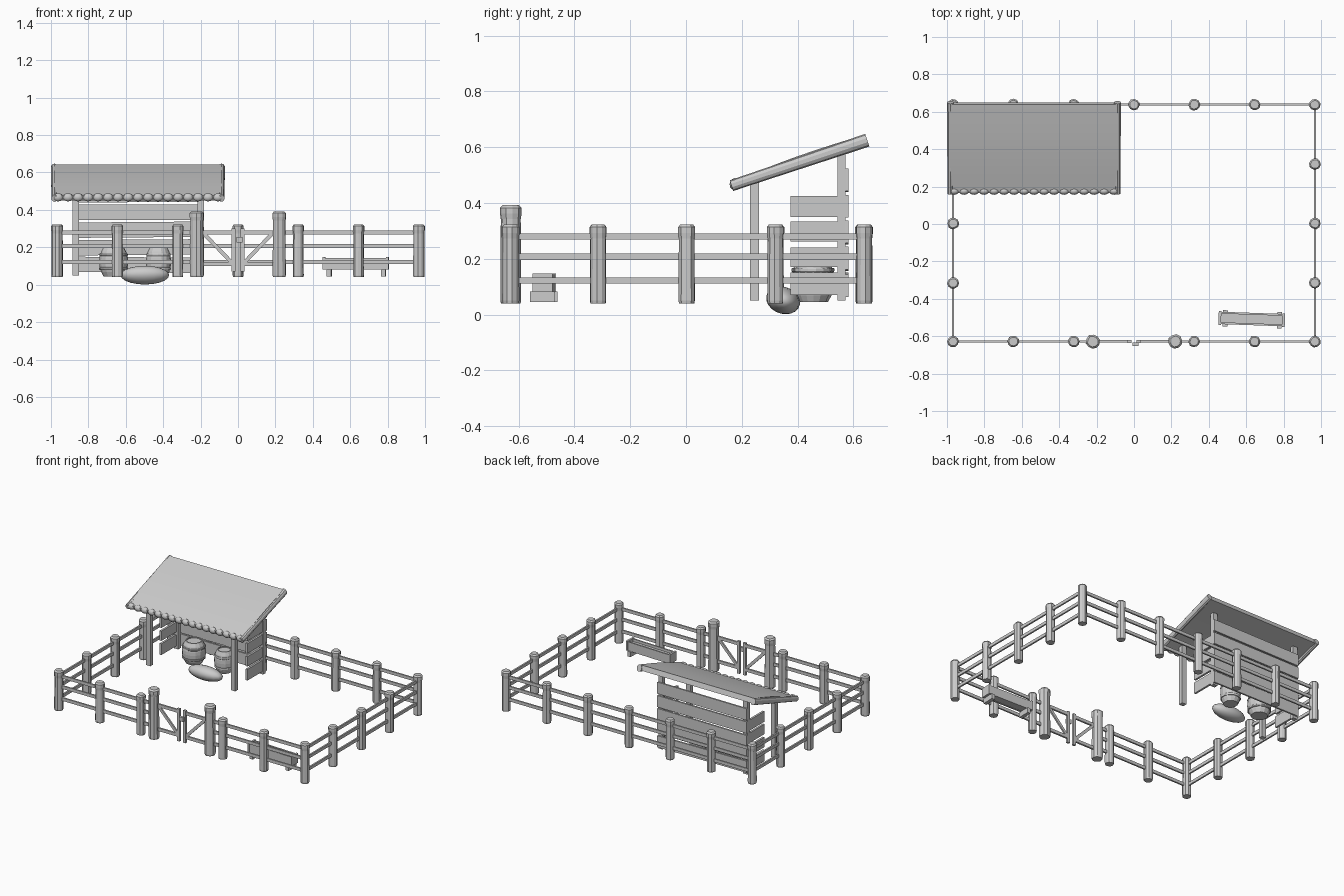
import bpy, bmesh, math, random
from mathutils import Vector, Matrix

if "Cube" in bpy.data.objects:
    bpy.data.objects.remove(bpy.data.objects["Cube"])

random.seed(4)


def finish(name, bm, smooth=False):
    bmesh.ops.recalc_face_normals(bm, faces=bm.faces)
    me = bpy.data.meshes.new(name)
    bm.to_mesh(me)
    bm.free()
    if smooth:
        for p in me.polygons:
            p.use_smooth = True
    ob = bpy.data.objects.new(name, me)
    bpy.context.collection.objects.link(ob)
    return ob


def box(name, x, y, z):
    """Box from (min, max) ranges."""
    bm = bmesh.new()
    bmesh.ops.create_cube(bm, size=1)
    for v in bm.verts:
        v.co = [(r[0] + r[1]) / 2 + c * (r[1] - r[0]) for r, c in zip((x, y, z), v.co)]
    return finish(name, bm)


def beam(name, a, b, w, h):
    """Board of thickness w and height h running from a to b."""
    a, b = Vector(a), Vector(b)
    d = (b - a).normalized()
    side = d.cross(Vector((0, 0, 1))).normalized()
    up = side.cross(d)
    bm = bmesh.new()
    bmesh.ops.create_cube(bm, size=1)
    mid, length = (a + b) / 2, (b - a).length
    for v in bm.verts:
        v.co = mid + d * v.co.x * length + side * v.co.y * w + up * v.co.z * h
    return finish(name, bm)


def lathe(name, loc, profile, n, jitter=0.0, smooth=False):
    """Closed stack of rings; profile is (radius, z)."""
    bm = bmesh.new()
    wob = [1 + random.uniform(-jitter, jitter) for _ in range(n)]
    turn = random.uniform(0, 1)
    rings = []
    for r, z in profile:
        rings.append([bm.verts.new((loc[0] + r * wob[i] * math.cos(turn + i * math.tau / n),
                                    loc[1] + r * wob[i] * math.sin(turn + i * math.tau / n), z))
                      for i in range(n)])
    for lo, hi in zip(rings, rings[1:]):
        for i in range(n):
            bm.faces.new((lo[i], lo[(i + 1) % n], hi[(i + 1) % n], hi[i]))
    bm.faces.new(rings[0])
    bm.faces.new(rings[-1])
    return finish(name, bm, smooth)


def post(name, x, y, top, r):
    lathe(name, (x, y), [(r * .9, .04), (r * .96, .05), (r * .92, top - .05), (r, top - .03),
                         (r, top - .01), (r * .75, top)], 10, .05)


# fence posts and gate posts
X, YF, YB = .967, -.628, .638
xs = [-X, -.645, -.322, 0, .322, .645, X]
for x in xs:
    post("back_fence_post", x, YB, .323, .031)
    if x:
        post("front_fence_post", x, YF, .323, .031)
for s in (-1, 1):
    for y in (-.315, .003, .32):
        post("side_fence_post", s * X, y, .323, .031)
    post("gate_post", s * .22, YF, .392, .038)

# fence rails
for z in (.28, .207, .122):
    beam("back_rail", (-X, YB, z), (X, YB, z), .011, .022)
    for s in (-1, 1):
        beam("side_rail", (s * X, YF, z), (s * X, YB, z), .011, .022)
        beam("front_rail", (s * X, YF, z), (s * .22, YF, z), .011, .022)

# gate leaves with brace and latch
for s in (-1, 1):
    for z in (.28, .11):
        beam("gate_rail", (s * .21, YF, z), (s * .015, YF, z), .013, .022)
    beam("gate_brace", (s * .185, YF, .275), (s * .03, YF, .115), .011, .02)
    box("gate_stile", sorted((s * .014, s * .034)), (YF - .008, YF + .008), (.07, .30))
box("gate_latch", (-.008, .025), (-.652, -.634), (.225, .255))

# shelter posts
for x in (-.867, -.2):
    box("shelter_front_post", (x - .017, x + .017), (.23, .262), (.05, .475))
    box("shelter_back_post", (x - .017, x + .017), (.543, .572), (.05, .58))

# wall boards: back and both sides
for i in range(5):
    z = .065 + i * .094
    t = random.uniform(-.004, .004)
    beam("back_wall_board", (-.885, .577, z + .041 + t), (-.182, .577, z + .041 - t), .012, .082)
for z0, z1 in ((.07, .15), (.17, .24), (.262, .333), (.35, .425)):
    for x in (-.872, -.195):
        box("side_wall_board", (x - .007, x + .007), (.375, .55), (z0, z1))

# sloping roof: thatch slab, rolled side edges, scalloped eave
def roof_point(t, lift=0):
    y, z = .17 + .475 * t, .463 + .16 * t + .008 * math.sin(math.pi * t)
    return y - .33 * lift, z + .94 * lift

bm = bmesh.new()
N = 8
rows = []
for x in (-.985, -.085):
    top = [roof_point(i / N, .014 + .008 * i / N) for i in range(N + 1)]
    low = [roof_point(i / N, -.014) for i in range(N, -1, -1)]
    rows.append([bm.verts.new((x, y, z)) for y, z in top + low])
m = len(rows[0])
for i in range(m):
    bm.faces.new((rows[0][i], rows[0][(i + 1) % m], rows[1][(i + 1) % m], rows[1][i]))
bm.faces.new(rows[0])
bm.faces.new(rows[1])
roof = finish("roof_slab", bm)
bpy.context.view_layer.objects.active = roof
roof.select_set(True)
bpy.ops.object.shade_smooth_by_angle(angle=math.radians(30))

for x in (-.982, -.088):
    a, b = Vector((x, .163, .462)), Vector((x, .65, .625))
    d = b - a
    bm = bmesh.new()
    bmesh.ops.create_cone(bm, cap_ends=True, segments=10, radius1=.02, radius2=.024, depth=d.length)
    for v in bm.verts:
        v.co.y *= 1
        v.co.x *= .8
    rot = d.to_track_quat('Z', 'Y').to_matrix().to_4x4()
    # keep the narrow direction across the roof
    for v in bm.verts:
        v.co = (a + b) / 2 + rot @ v.co
    finish("roof_edge_roll", bm)

for i in range(17):
    bm = bmesh.new()
    bmesh.ops.create_uvsphere(bm, u_segments=10, v_segments=6, radius=1,
                              matrix=Matrix.Translation((-.962 + i * .0535, .176, .467))
                              @ Matrix.Diagonal((.029, .02, .022, 1)))
    finish("eave_bundle", bm, True)

# barrels with hoops
for x, y, r in ((-.665, .455, .078), (-.425, .455, .067)):
    prof = [(r * f, .045 + .155 * t) for t, f in
            ((0, .7), (.15, .86), (.35, .98), (.5, 1), (.65, .98), (.85, .86), (1, .7))]
    lathe("barrel", (x, y), prof + [(r * .6, .2), (r * .6, .193)], 14)
    for z in (.085, .16):
        lathe("barrel_hoop", (x, y), [(r * .96, z - .007), (r * .99, z - .004),
                                      (r * .99, z + .004), (r * .96, z + .007)], 14)

# lying grain sack
bm = bmesh.new()
bmesh.ops.create_uvsphere(bm, u_segments=16, v_segments=10, radius=1)
for v in bm.verts:
    v.co = (-.498 + .13 * v.co.x, .348 + .06 * v.co.y - .01 * v.co.z, .051 + .05 * v.co.z)
finish("sack", bm, True)

# feeding trough, turned slightly
parts = [box("trough_floor", (.46, .80), (-.535, -.482), (.082, .125))]
for y in (-.541, -.485):
    parts.append(box("trough_side", (.455, .805), (y, y + .01), (.08, .143)))
for x in (.452, .793):
    parts.append(box("trough_end", (x, x + .014), (-.545, -.472), (.08, .147)))
for x in (.475, .765):
    parts.append(box("trough_foot", (x, x + .025), (-.553, -.466), (.045, .082)))
c = Matrix.Translation((.63, -.508, 0))
turn = c @ Matrix.Rotation(math.radians(-2), 4, 'Z') @ c.inverted()
for p in parts:
    p.data.transform(turn)
